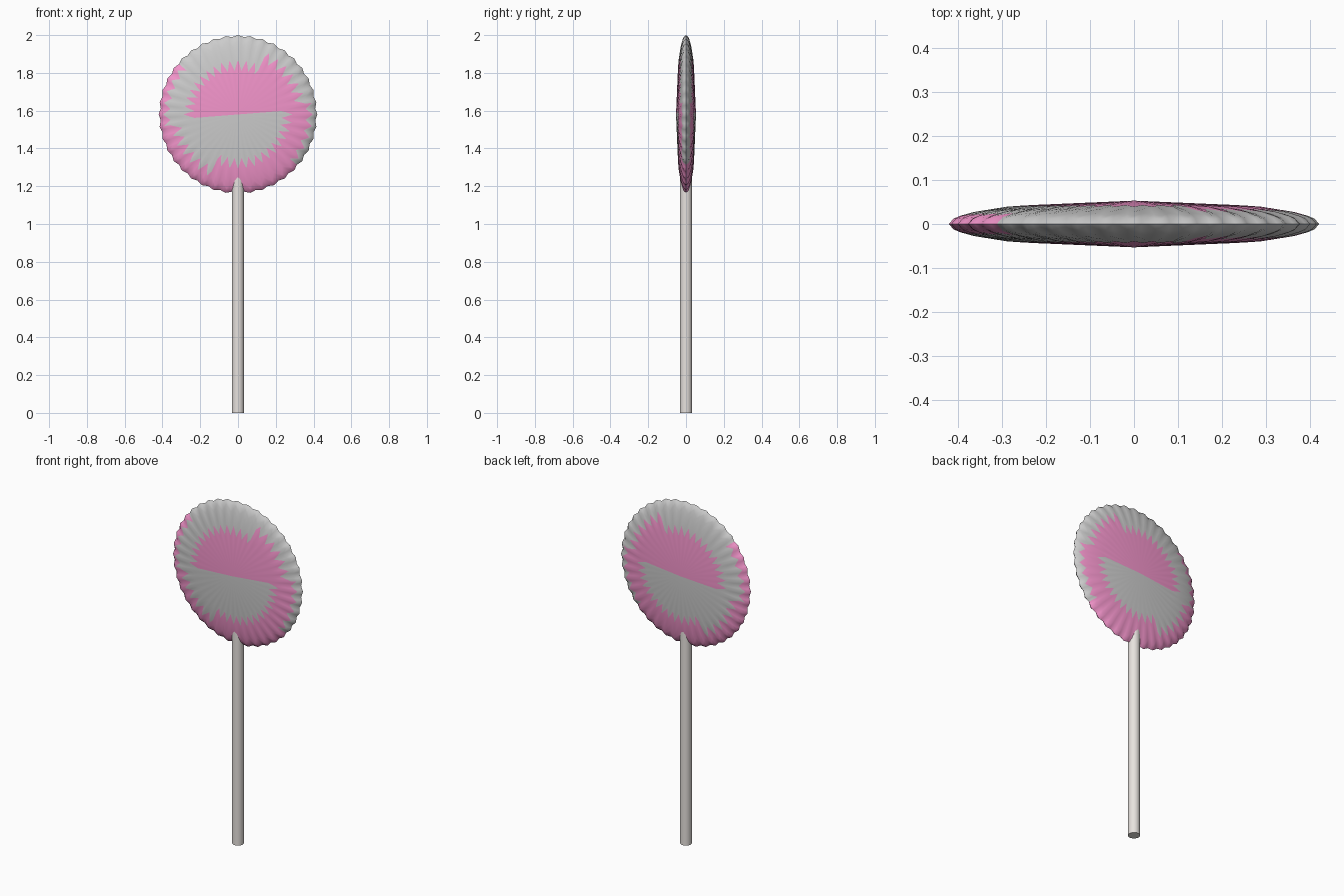
import bpy, bmesh, math

if "Cube" in bpy.data.objects:
    bpy.data.objects.remove(bpy.data.objects["Cube"])

CENTRE_Z, RADIUS, HALF_THICK = 1.58, 0.42, 0.053
RIDGES, SEGMENTS = 40, 160


def material(name, colour):
    mat = bpy.data.materials.new(name)
    mat.diffuse_color = (*colour, 1)
    mat.use_nodes = True
    mat.node_tree.nodes["Principled BSDF"].inputs["Base Color"].default_value = mat.diffuse_color
    return mat


def finish(bm, name, mats):
    bmesh.ops.recalc_face_normals(bm, faces=bm.faces)
    mesh = bpy.data.meshes.new(name)
    bm.to_mesh(mesh)
    bm.free()
    for m in mats:
        mesh.materials.append(m)
    obj = bpy.data.objects.new(name, mesh)
    bpy.context.collection.objects.link(obj)
    bpy.context.view_layer.objects.active = obj
    obj.select_set(True)
    bpy.ops.object.shade_smooth_by_angle(angle=math.radians(50))
    obj.select_set(False)
    return obj


# Fluted candy disc: rings are (mean radius, tooth depth), swirl bands change per ring
rings = [(0.262, 0.026), (0.337, 0.026), (0.382, 0.014), (0.406, 0.004)]
pink_start = [4.5, 245, 190, 140, 140]      # start angle of each band's pink half


def ring_point(k, i, side):
    a = 2 * math.pi * i / SEGMENTS
    wave = math.cos(RIDGES * a)
    rim = RADIUS - 0.005 + 0.005 * wave
    if k == len(rings):
        r, y = rim, 0
    else:
        r = rings[k][0] + rings[k][1] * wave
        r *= rim / RADIUS
        y = HALF_THICK * math.sqrt(1 - (r / rim) ** 2) * (1 + 0.03 * wave * r / RADIUS)
    return (r * math.cos(a), side * y, CENTRE_Z + r * math.sin(a))


bm = bmesh.new()
rim_loop = [bm.verts.new(ring_point(len(rings), i, 1)) for i in range(SEGMENTS)]
for side in (-1, 1):
    pole = bm.verts.new((0, side * HALF_THICK, CENTRE_Z))
    loops = [[bm.verts.new(ring_point(k, i, side)) for i in range(SEGMENTS)]
             for k in range(len(rings))] + [rim_loop]
    for k, outer in enumerate(loops):
        for i in range(SEGMENTS):
            j = (i + 1) % SEGMENTS
            if k == 0:
                face = bm.faces.new((pole, outer[i], outer[j]))
            else:
                inner = loops[k - 1]
                face = bm.faces.new((inner[i], outer[i], outer[j], inner[j]))
            angle = (i + 0.5) * 360 / SEGMENTS
            face.material_index = int((angle - pink_start[k]) % 360 < 180)
finish(bm, "candy_disc", [material("candy_white", (0.8, 0.8, 0.8)),
                          material("candy_pink", (0.9, 0.3, 0.6))])

# Round stick, its top buried in the disc
bm = bmesh.new()
bmesh.ops.create_cone(bm, cap_ends=True, segments=24, radius1=0.032, radius2=0.032, depth=1.3)
bmesh.ops.translate(bm, verts=bm.verts, vec=(0, 0, 0.65))
finish(bm, "stick", [material("stick_paper", (0.8, 0.76, 0.73))])
